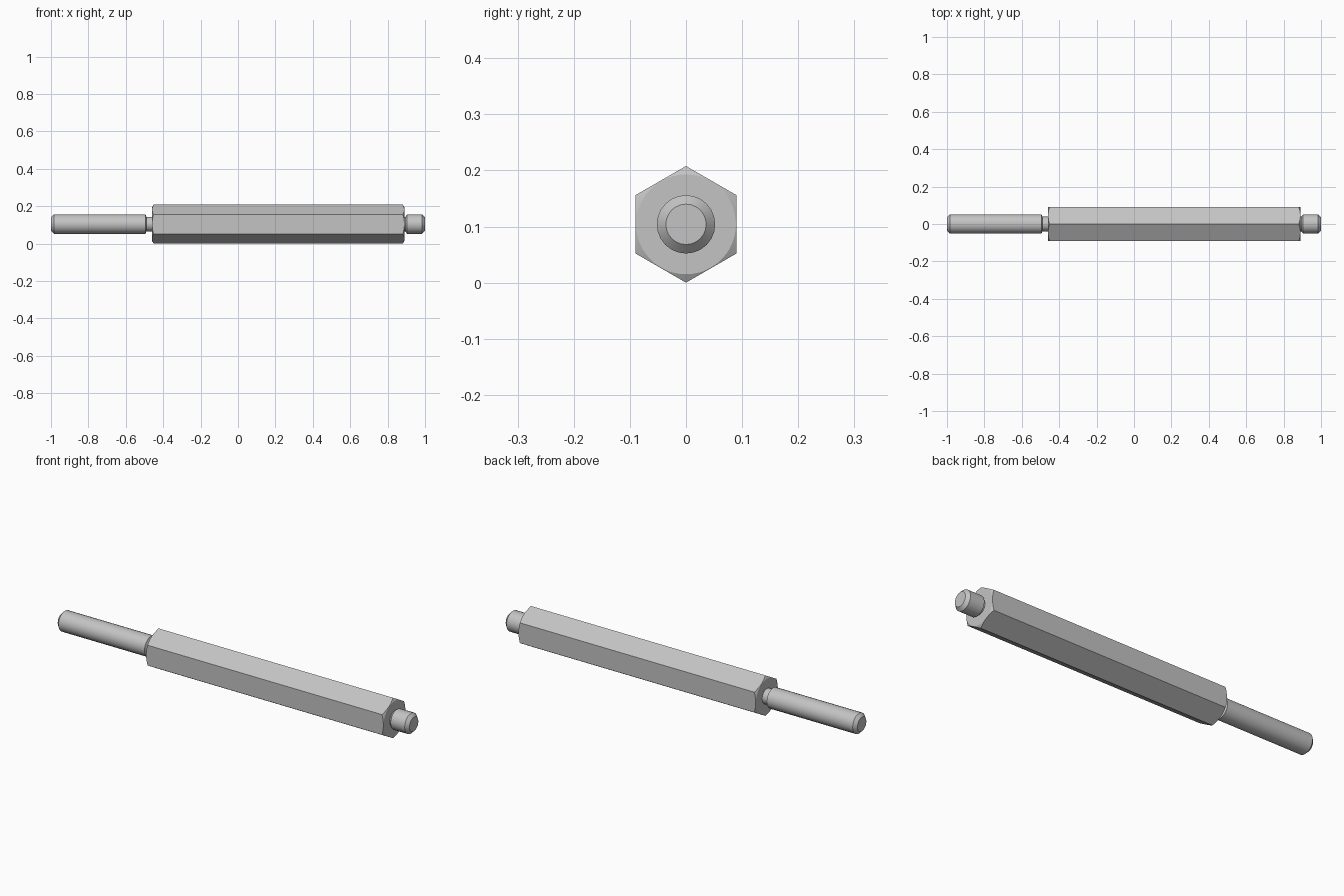
import bpy
import bmesh
from math import cos, sin, tan, pi, radians

cube = bpy.data.objects.get("Cube")
if cube:
    bpy.data.objects.remove(cube)

FLAT = 0.09                          # half the width across the flats
AXIS_Z = FLAT / cos(pi / 6)          # a corner of the hexagon rests on the ground
ROD, NECK, TIP = 0.052, 0.039, 0.036

steel = bpy.data.materials.new("plain steel")
steel.use_nodes = True
steel.diffuse_color = (0.55, 0.55, 0.55, 1)
steel.node_tree.nodes["Principled BSDF"].inputs["Base Color"].default_value = steel.diffuse_color


def skin(name, rings, sides):
    """Closed body along x; each ring is a function angle -> (x, radius)."""
    bm = bmesh.new()
    loops = []
    for ring in rings:
        loop = []
        for i in range(sides):
            a = 2 * pi * i / sides
            x, r = ring(a)
            loop.append(bm.verts.new((x, r * cos(a), AXIS_Z + r * sin(a))))
        loops.append(loop)
    for low, high in zip(loops, loops[1:]):
        for i in range(sides):
            j = (i + 1) % sides
            bm.faces.new((low[i], low[j], high[j], high[i]))
    bm.faces.new(loops[0])
    bm.faces.new(loops[-1])
    # Merge the coplanar strips of each flat
    bmesh.ops.dissolve_limit(bm, angle_limit=radians(0.5), verts=bm.verts[:], edges=bm.edges[:])
    bmesh.ops.recalc_face_normals(bm, faces=bm.faces[:])
    mesh = bpy.data.meshes.new(name)
    bm.to_mesh(mesh)
    bm.free()
    mesh.materials.append(steel)
    obj = bpy.data.objects.new(name, mesh)
    bpy.context.collection.objects.link(obj)
    bpy.ops.object.select_all(action="DESELECT")
    obj.select_set(True)
    bpy.context.view_layer.objects.active = obj
    bpy.ops.object.shade_smooth_by_angle(angle=radians(20))
    return obj


def turned(name, profile):
    return skin(name, [lambda a, p=p: p for p in profile], 24)


def hex_radius(a):
    return FLAT / cos((a + pi / 6) % (pi / 3) - pi / 6)


def chamfer_edge(end, inward):
    """Curved edge where the conical chamfer meets the flats."""
    def ring(a):
        r = hex_radius(a)
        return end + inward * (r - FLAT + 0.001) * tan(pi / 6), r
    return ring


# Hexagonal bar with turned chamfers at both ends
LEFT, RIGHT = 0.89, -0.46
skin("hex_body", [
    lambda a: (RIGHT, FLAT - 0.001),
    chamfer_edge(RIGHT, 1),
    chamfer_edge(LEFT, -1),
    lambda a: (LEFT, FLAT - 0.001),
], 48)

# Long stud with an undercut neck
turned("long_stud", [(-1, TIP), (-0.984, ROD), (-0.495, ROD), (-0.49, NECK), (RIGHT + 0.01, NECK)])

# Short stud with a narrow undercut
turned("short_stud", [(LEFT - 0.01, NECK), (0.895, NECK), (0.904, ROD), (0.984, ROD), (1, TIP)])
